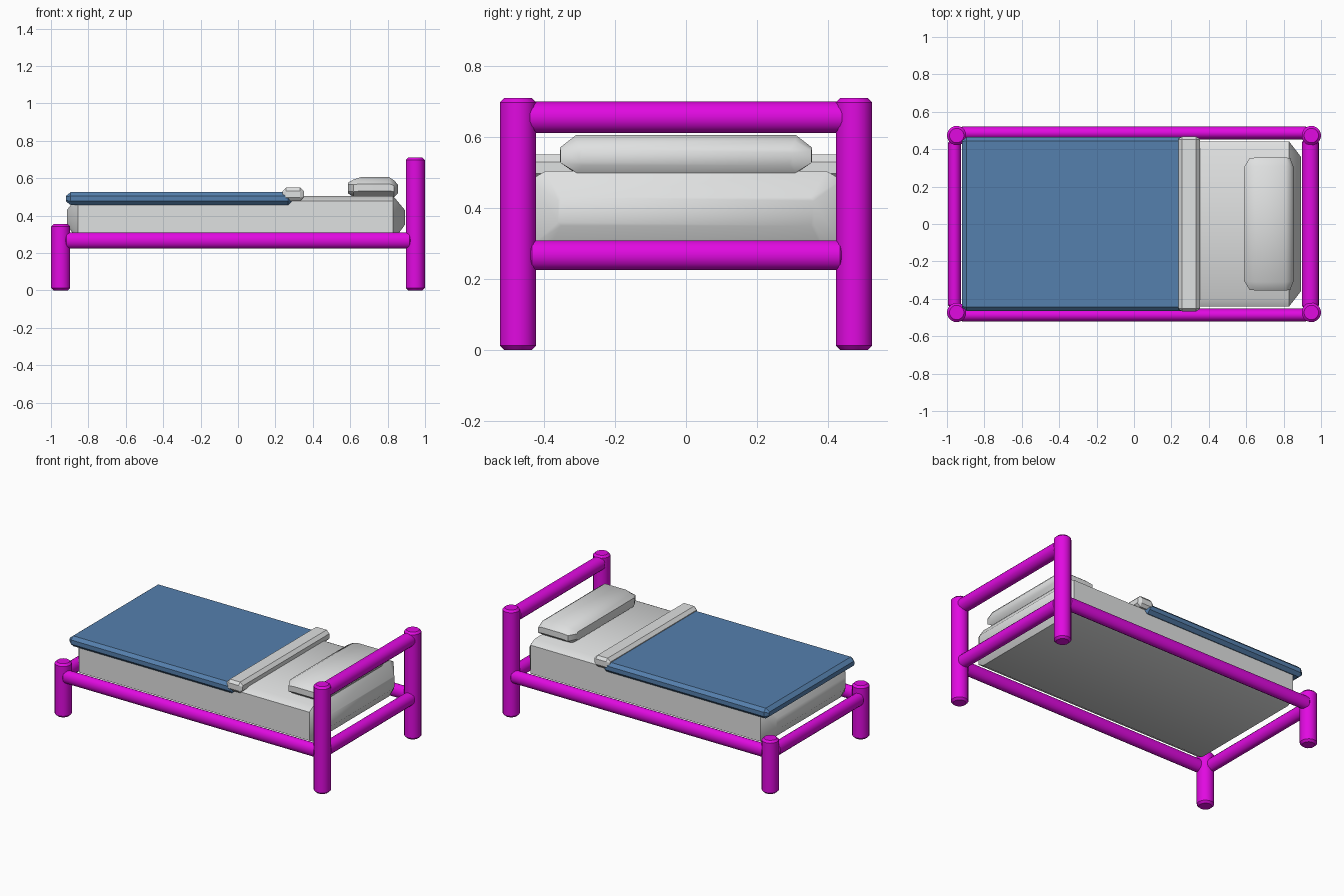
import bpy, bmesh, math
from mathutils import Vector

cube = bpy.data.objects.get("Cube")
if cube:
    bpy.data.objects.remove(cube, do_unlink=True)


def material(name, color):
    mat = bpy.data.materials.new(name)
    mat.use_nodes = True
    mat.diffuse_color = (*color, 1)
    mat.node_tree.nodes["Principled BSDF"].inputs["Base Color"].default_value = (*color, 1)
    return mat


frame_mat = material("magenta_frame", (0.75, 0.003, 0.75))
linen_mat = material("pale_grey_linen", (0.74, 0.75, 0.75))
blanket_mat = material("blue_blanket", (0.09, 0.215, 0.42))


def loft(name, rings, mat, angle):
    """Skin a closed tube through rings of equal point count and cap its ends."""
    bm = bmesh.new()
    loops = [[bm.verts.new(p) for p in ring] for ring in rings]
    n = len(loops[0])
    for a, b in zip(loops, loops[1:]):
        for i in range(n):
            j = (i + 1) % n
            bm.faces.new((a[i], a[j], b[j], b[i]))
    bm.faces.new(loops[0])
    bm.faces.new(loops[-1])
    bmesh.ops.recalc_face_normals(bm, faces=bm.faces)
    mesh = bpy.data.meshes.new(name)
    bm.to_mesh(mesh)
    bm.free()
    mesh.materials.append(mat)
    obj = bpy.data.objects.new(name, mesh)
    bpy.context.collection.objects.link(obj)
    bpy.ops.object.select_all(action='DESELECT')
    obj.select_set(True)
    bpy.context.view_layer.objects.active = obj
    bpy.ops.object.shade_smooth_by_angle(angle=math.radians(angle))
    return obj


def rod(name, center, axis, half, r_side, r_up, bevel=0.013, sides=16):
    """Round bar along an axis with softened ends."""
    along = Vector([float(axis == k) for k in "xyz"])
    side = Vector((0, 1, 0)) if axis == "x" else Vector((1, 0, 0))
    up = along.cross(side)
    rings = []
    for t, inset in ((-half, bevel), (bevel - half, 0), (half - bevel, 0), (half, bevel)):
        ring = []
        for i in range(sides):
            a = math.tau * (i + 0.5) / sides
            ring.append(Vector(center) + along * t
                        + side * math.cos(a) * (r_side - inset)
                        + up * math.sin(a) * (r_up - inset))
        rings.append(ring)
    return loft(name, rings, frame_mat, 35)


def section(x, half_y, z0, z1, cy, cz):
    """Chamfered rectangle across the bed at x."""
    right = [(half_y, z0 + cz), (half_y, z1 - cz), (half_y - cy, z1)]
    left = [(-y, z) for y, z in reversed(right)]
    pts = right + left + [(cy - half_y, z0), (half_y - cy, z0)]
    return [(x, y, z) for y, z in pts]


# Corner posts: tall at the head, short at the foot
for end, sx, height in (("head", 1, 0.71), ("foot", -1, 0.355)):
    for side, sy in (("left", 1), ("right", -1)):
        rod(f"{end}_post_{side}", (sx * 0.948, sy * 0.473, height / 2), "z",
            height / 2, 0.052, 0.052)

# Lower rails around the mattress, and the headboard rail
for side, sy in (("back", 1), ("front", -1)):
    rod(f"{side}_side_rail", (0, sy * 0.487, 0.267), "x", 0.93, 0.035, 0.043)
rod("foot_rail", (-0.96, 0, 0.267), "y", 0.447, 0.036, 0.043)
rod("head_lower_rail", (0.95, 0, 0.267), "y", 0.447, 0.04, 0.043)
rod("headboard_rail", (0.943, 0, 0.655), "y", 0.452, 0.045, 0.045)

# Mattress with tapered ends
loft("mattress", [
    section(-0.915, 0.36, 0.35, 0.43, 0.008, 0.01),
    section(-0.855, 0.44, 0.266, 0.504, 0.045, 0.025),
    section(0.83, 0.44, 0.266, 0.504, 0.045, 0.025),
    section(0.892, 0.36, 0.35, 0.43, 0.008, 0.01),
], linen_mat, 35)

# Pillow, softened at both ends
loft("pillow", [
    section(0.587, 0.30, 0.52, 0.575, 0.008, 0.01),
    section(0.618, 0.353, 0.499, 0.593, 0.045, 0.028),
    section(0.655, 0.355, 0.497, 0.605, 0.045, 0.035),
    section(0.81, 0.355, 0.497, 0.605, 0.045, 0.035),
    section(0.835, 0.353, 0.499, 0.588, 0.045, 0.028),
    section(0.855, 0.30, 0.52, 0.565, 0.008, 0.01),
], linen_mat, 35)

# Blanket and its turned-over sheet edge
loft("blanket", [
    section(-0.92, 0.445, 0.476, 0.505, 0.005, 0.005),
    section(-0.895, 0.465, 0.457, 0.525, 0.02, 0.02),
    section(0.268, 0.465, 0.457, 0.525, 0.02, 0.02),
    section(0.287, 0.445, 0.476, 0.505, 0.005, 0.005),
], blanket_mat, 30)
loft("sheet_fold", [
    section(0.237, 0.455, 0.497, 0.53, 0.005, 0.005),
    section(0.257, 0.467, 0.478, 0.55, 0.015, 0.018),
    section(0.332, 0.467, 0.478, 0.55, 0.015, 0.018),
    section(0.352, 0.455, 0.497, 0.53, 0.005, 0.005),
], linen_mat, 30)
